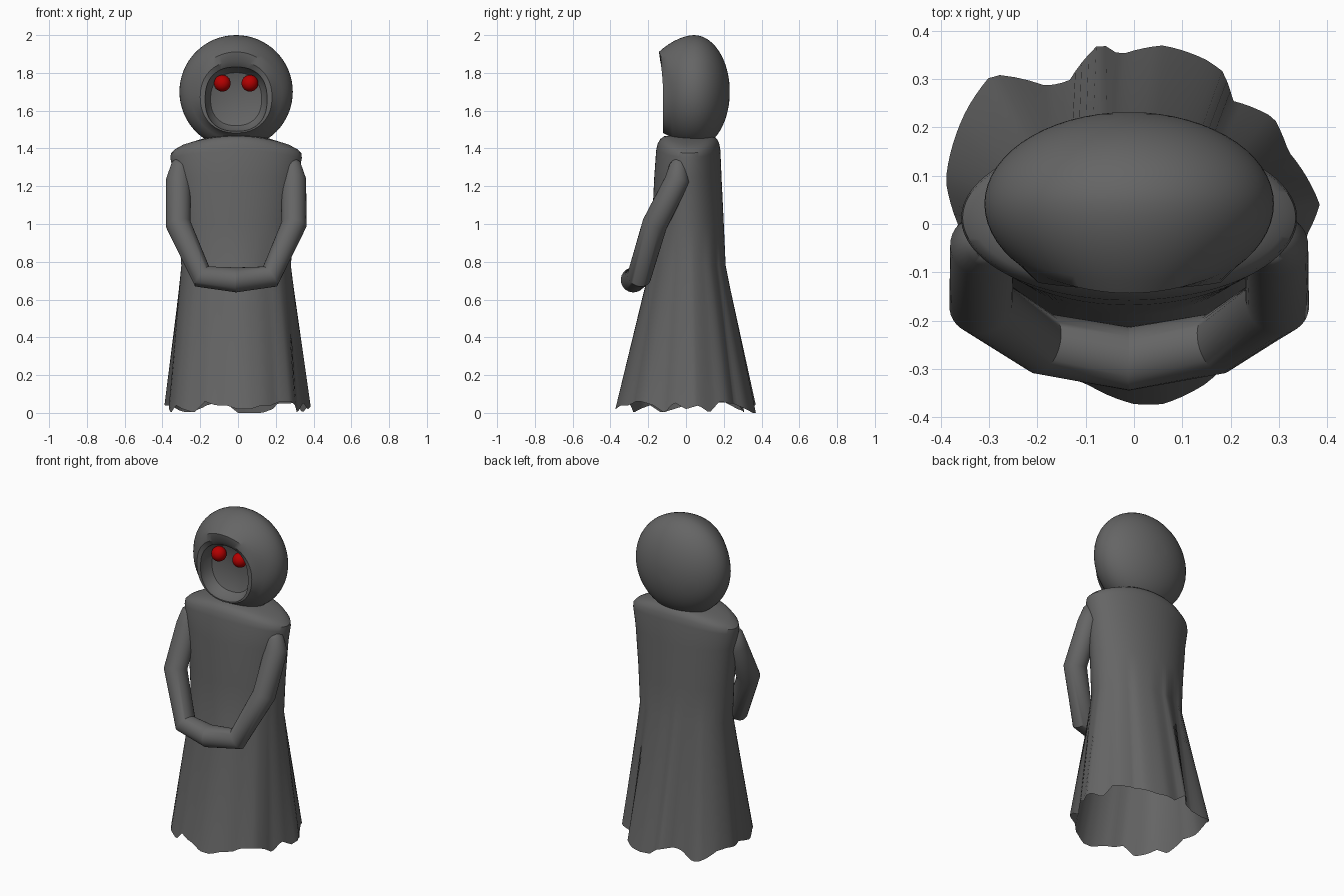
import bpy, bmesh, math, random
from mathutils import Vector

if "Cube" in bpy.data.objects:
    bpy.data.objects.remove(bpy.data.objects["Cube"])

random.seed(4)
CX = -0.01  # symmetry plane of the figure


def material(name, rgb):
    m = bpy.data.materials.new(name)
    m.diffuse_color = (*rgb, 1)
    m.use_nodes = True
    m.node_tree.nodes["Principled BSDF"].inputs["Base Color"].default_value = m.diffuse_color
    return m


GREY = material("dark grey cloth", (0.13, 0.13, 0.13))
RED = material("red eye", (0.45, 0.0, 0.0))


def finish(name, bm, mat, angle=35):
    bmesh.ops.recalc_face_normals(bm, faces=bm.faces)
    me = bpy.data.meshes.new(name)
    bm.to_mesh(me)
    bm.free()
    ob = bpy.data.objects.new(name, me)
    bpy.context.collection.objects.link(ob)
    me.materials.append(mat)
    bpy.ops.object.select_all(action='DESELECT')
    ob.select_set(True)
    bpy.context.view_layer.objects.active = ob
    bpy.ops.object.shade_smooth_by_angle(angle=math.radians(angle))
    return ob


def loft(rings, cap_start=False, cap_end=False):
    """Bridge closed rings of points into a surface."""
    bm = bmesh.new()
    vs = [[bm.verts.new(p) for p in r] for r in rings]
    n = len(vs[0])
    for a, b in zip(vs, vs[1:]):
        for i in range(n):
            j = (i + 1) % n
            bm.faces.new((a[i], a[j], b[j], b[i]))
    for flag, ring in ((cap_start, vs[0]), (cap_end, vs[-1])):
        if flag:
            mid = bm.verts.new(sum((v.co for v in ring), Vector()) / n)
            for i in range(n):
                bm.faces.new((ring[i], ring[(i + 1) % n], mid))
    return bm


def lookup(table, x, period):
    """Linear interpolation in a sorted periodic table of (key, value)."""
    t = [(table[-1][0] - period, table[-1][1])] + table + [(table[0][0] + period, table[0][1])]
    for (a, u), (b, v) in zip(t, t[1:]):
        if a <= x <= b:
            return u + (v - u) * (x - a) / (b - a)


# Robe: wavy torn hem, narrow waist, sloping shoulders
hem_xy = [(.385, .04), (.32, .15), (.29, .22), (.205, .255), (.185, .315), (.15, .34),
          (.06, .37), (-.03, .35), (-.07, .375), (-.135, .295), (-.18, .285), (-.295, .31),
          (-.345, .24), (-.39, .09), (-.365, 0), (-.35, -.14), (-.295, -.24), (-.2, -.29),
          (-.1, -.33), (0, -.373), (.06, -.373), (.15, -.33), (.2, -.28), (.28, -.235),
          (.31, -.12), (.36, -.02)]
TAU = math.tau
hem_r = sorted((math.atan2(y, x) % TAU, math.hypot(x, y)) for x, y in hem_xy)
tears = [(k * TAU / 36, random.choice((.0, .02, .04, .05, .055, .06))) for k in range(36)]
N = 120
angles = [TAU * i / N for i in range(N)]
hem = []
for a in angles:
    r = lookup(hem_r, a, TAU)
    hem.append((r * math.cos(a), r * math.sin(a), lookup(tears, a, TAU)))
rings = [hem]
# height, x radius, y radius, y centre, drop at the shoulder ends
for z, rx, ry, cy, drop in ((.78, .29, .2, .01, 0), (1.0, .305, .19, .01, 0),
                            (1.25, .33, .178, .01, 0), (1.39, .348, .17, .012, .04),
                            (1.425, .345, .163, .013, .05), (1.45, .325, .15, .014, .055),
                            (1.465, .28, .13, .015, .045), (1.47, .15, .07, .015, .01)):
    rings.append([(CX + rx * math.cos(a), cy + ry * math.sin(a),
                   z - drop * math.cos(a) ** 2) for a in angles])
finish("robe", loft(rings, cap_end=True), GREY)

# Hood: rounded shell with a face opening, a jutting brow and a hollow inside
M = 64


def hood_ring(y, rx, rz, cz, brow=0.0, power=2.0):
    pts = []
    for i in range(M):
        a = TAU * i / M
        c, s = math.cos(a), math.sin(a)
        k = (abs(c) ** power + abs(s) ** power) ** (-1 / power)
        pts.append((CX + rx * k * c, y - brow * max(0, s) ** 2, cz + rz * k * s))
    return pts


rings = []
for k in range(1, 23):
    t = math.radians(6 * k)
    pull = max(0, (k - 15) / 7) ** 1.3
    depth = .19 if k < 15 else .195
    rings.append(hood_ring(.042 + depth * math.cos(t), .3 * math.sin(t), .3 * math.sin(t),
                           1.7 - .012 * pull, .055 * pull))
rings += [hood_ring(-.121, .19, .19, 1.672, .015, 2.2),
          hood_ring(-.122, .164, .17, 1.661, -.01, 2.4),
          hood_ring(-.09, .160, .166, 1.661, 0, 2.4),
          hood_ring(-.05, .135, .14, 1.661, 0, 2.3),
          hood_ring(-.03, .08, .08, 1.661)]
finish("hood", loft(rings, True, True), GREY)

# Eyes
for side in (-1, 1):
    bm = bmesh.new()
    bmesh.ops.create_uvsphere(bm, u_segments=24, v_segments=16, radius=.044)
    bmesh.ops.translate(bm, verts=bm.verts, vec=(CX + side * .073, -.07, 1.745))
    finish("eye_left" if side < 0 else "eye_right", bm, RED, 60)

# Sleeves: bent tubes that meet in front of the waist
path = [((.29, -.045, 1.335), .03), ((.295, -.042, 1.32), .045), ((.305, -.045, 1.235), .066),
        ((.307, -.165, 1.0), .067), ((.18, -.248, .722), .064), ((0, -.279, .704), .066)]
for side in (-1, 1):
    pts = [Vector((side * p[0] + CX, p[1], p[2])) for p, r in path]
    rings = []
    for i, (p, r) in enumerate(path):
        d_in = (pts[i] - pts[max(i - 1, 0)]).normalized()
        d_out = (pts[min(i + 1, len(pts) - 1)] - pts[i]).normalized()
        t = (d_in + d_out).normalized()
        if i == len(path) - 1:
            t = Vector((-side, 0, 0))  # cut flat on the middle plane
        u = t.cross(Vector((0, 1, 0))).normalized()
        v = u.cross(t)
        rings.append([pts[i] + r * (math.cos(TAU * k / 32) * u + math.sin(TAU * k / 32) * v)
                      for k in range(32)])
    finish("sleeve_left" if side < 0 else "sleeve_right", loft(rings, True, True), GREY, 45)
